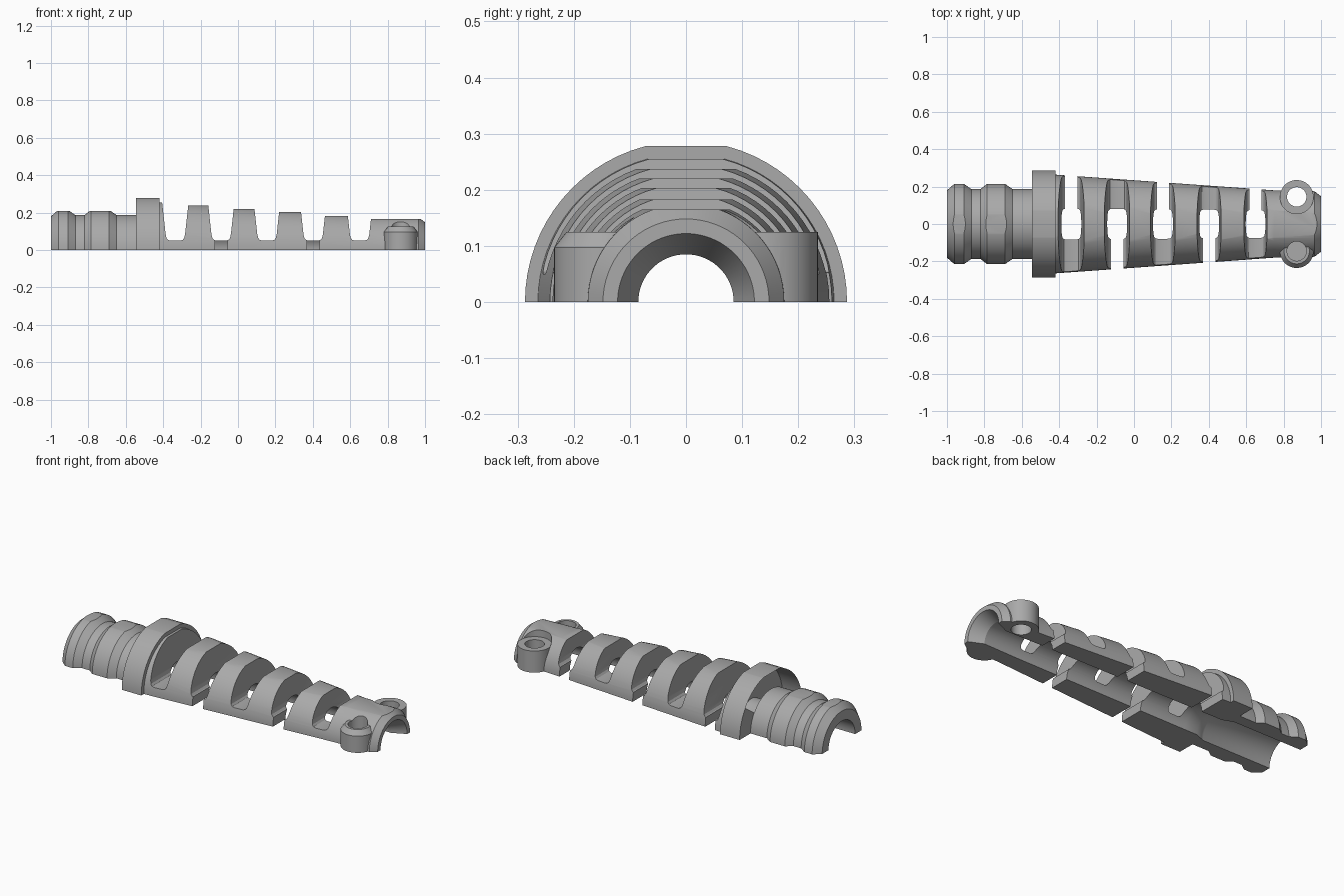
import bpy, bmesh, math

if "Cube" in bpy.data.objects:
    bpy.data.objects.remove(bpy.data.objects["Cube"], do_unlink=True)

grey = bpy.data.materials.new("plain_grey")
grey.use_nodes = True
colour = (0.4, 0.4, 0.4, 1)
grey.diffuse_color = colour
grey.node_tree.nodes["Principled BSDF"].inputs["Base Color"].default_value = colour


def loft(name, rings):
    """Solid skinned through equal rings of points, closed at both ends."""
    bm = bmesh.new()
    loops = [[bm.verts.new(p) for p in ring] for ring in rings]
    n = len(loops[0])
    for a, b in zip(loops, loops[1:]):
        for i in range(n):
            j = (i + 1) % n
            bm.faces.new((a[i], a[j], b[j], b[i]))
    bm.faces.new(loops[0])
    bm.faces.new(loops[-1])
    bmesh.ops.recalc_face_normals(bm, faces=bm.faces)
    mesh = bpy.data.meshes.new(name)
    bm.to_mesh(mesh)
    bm.free()
    mesh.materials.append(grey)
    obj = bpy.data.objects.new(name, mesh)
    bpy.context.collection.objects.link(obj)
    return obj


def circle(r, n=72):
    return [(r * math.cos(math.tau * i / n), r * math.sin(math.tau * i / n)) for i in range(n)]


def turned_x(name, profile):
    return loft(name, [[(x, u, v) for u, v in circle(r)] for x, r in profile])


def turned_z(name, cx, cy, profile):
    return loft(name, [[(cx + u, cy + v, z) for u, v in circle(r, 48)] for z, r in profile])


def prism_y(name, outline, y0, y1):
    return loft(name, [[(x, y, z) for x, z in outline] for y in (y0, y1)])


def box(x0, x1, y0, y1, z0, z1):
    return prism_y("cutter", [(x0, z0), (x1, z0), (x1, z1), (x0, z1)], y0, y1)


def combine(target, tool, operation="DIFFERENCE"):
    mod = target.modifiers.new("cut", "BOOLEAN")
    mod.operation, mod.solver, mod.object = operation, "EXACT", tool
    bpy.context.view_layer.objects.active = target
    bpy.ops.object.modifier_apply(modifier=mod.name)
    bpy.data.objects.remove(tool, do_unlink=True)


def flat_top(target, x0, x1, z):
    combine(target, box(x0, x1, -0.5, 0.5, z, 0.6))


# Ribbed neck
neck = turned_x("ribbed_neck", [
    (-1, 0.18), (-0.96, 0.215), (-0.91, 0.215), (-0.87, 0.187), (-0.82, 0.187),
    (-0.785, 0.215), (-0.69, 0.215), (-0.65, 0.187), (-0.545, 0.187)])
flat_top(neck, -1.1, -0.5, 0.209)

# Collar
collar = turned_x("collar", [(-0.545, 0.287), (-0.42, 0.287)])
flat_top(collar, -0.6, -0.3, 0.278)

# Tapered sleeve with flats stepping down along it
sleeve = turned_x("slotted_sleeve", [(-0.42, 0.264), (0.75, 0.18), (0.965, 0.175), (1, 0.148)])
slots = [-0.335, -0.09, 0.155, 0.402, 0.65]
edges = [-0.5] + slots + [1.1]
for x0, x1, z in zip(edges, edges[1:], [0.255, 0.237, 0.22, 0.203, 0.183, 0.165]):
    flat_top(sleeve, x0, x1, z)

# Screw bosses beside the tail
bx, by = 0.87, 0.145
combine(sleeve, turned_z("seat_cutter", bx, by, [(0.125, 0.09), (0.4, 0.09)]))
combine(sleeve, turned_z("left_boss", bx, by, [(-0.1, 0.09), (0.125, 0.09)]), "UNION")
combine(sleeve, turned_z("right_boss", bx, -by, [(-0.1, 0.09), (0.097, 0.09), (0.125, 0.068)]), "UNION")
for side in (-1, 1):
    combine(sleeve, turned_z("hole_cutter", bx, side * by, [(-0.3, 0.052), (0.4, 0.052)]))

# Bore and flat underside
for part in (neck, collar, sleeve):
    combine(part, turned_x("bore_cutter", [
        (-1.1, 0.122), (-0.56, 0.122), (-0.5, 0.098), (0.7, 0.09), (0.92, 0.085),
        (1, 0.122), (1.1, 0.168)]))
    combine(part, box(-1.5, 1.5, -0.5, 0.5, -0.5, 0))

# Flexing slots, open to the underside on alternating sides
half = [(0.026, 0.05), (0.039, 0.054), (0.047, 0.064), (0.052, 0.085), (0.068, 0.23), (0.077, 0.31)]
for i, cx in enumerate(slots):
    outline = [(cx + w, z) for w, z in half] + [(cx - w, z) for w, z in reversed(half)]
    combine(sleeve, prism_y("slot_cutter", outline, -0.5, 0.5))
    y0, y1 = (0, 0.5) if i % 2 == 0 else (-0.5, 0)
    combine(sleeve, box(cx - 0.033, cx + 0.033, y0, y1, -0.1, 0.07))

# Smooth curved walls, crisp edges
for part in (neck, collar, sleeve):
    bpy.ops.object.select_all(action="DESELECT")
    part.select_set(True)
    bpy.context.view_layer.objects.active = part
    bpy.ops.object.shade_smooth_by_angle(angle=math.radians(25))
